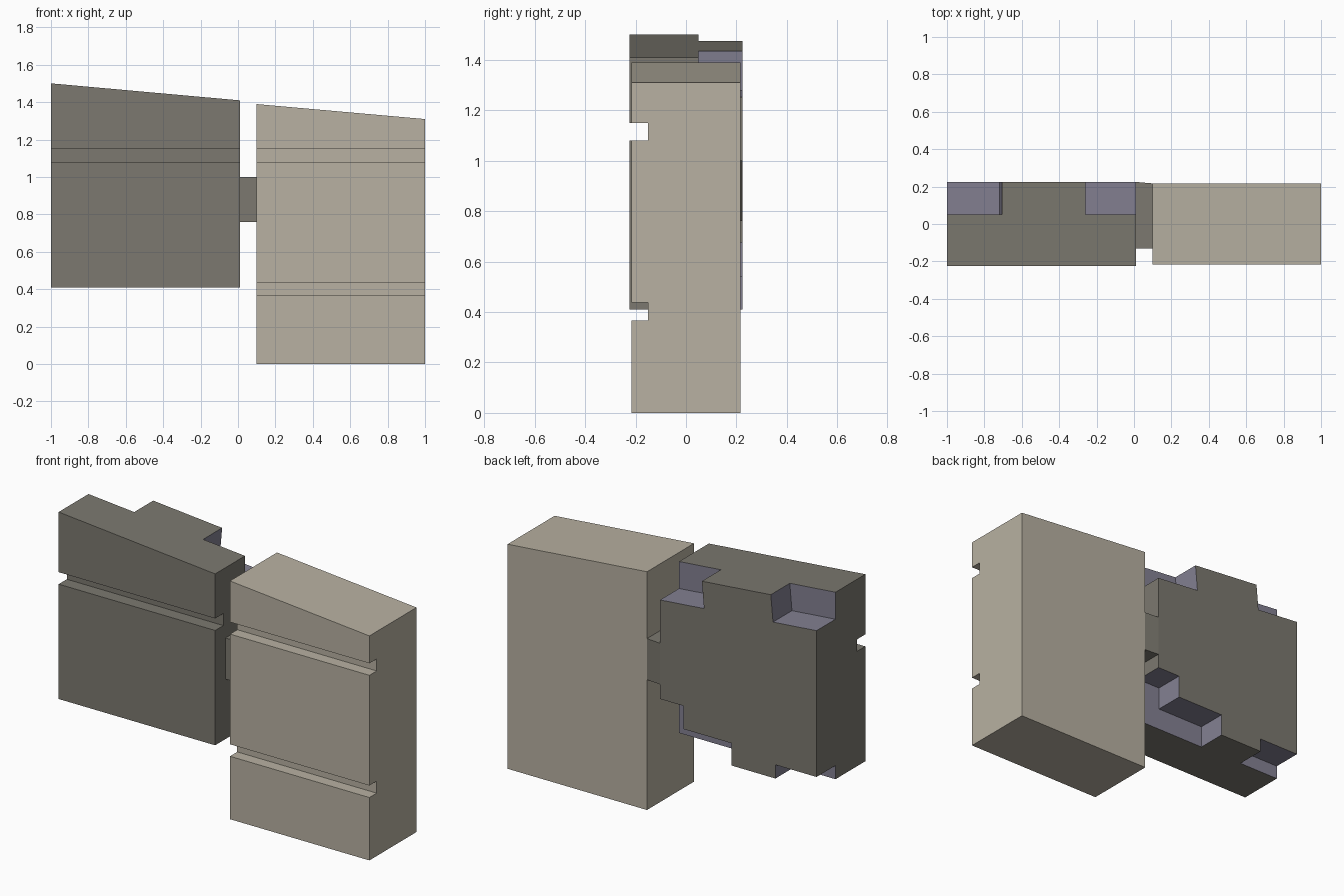
import bpy, bmesh

if "Cube" in bpy.data.objects:
    bpy.data.objects.remove(bpy.data.objects["Cube"])


def material(name, rgb):
    m = bpy.data.materials.new(name)
    m.diffuse_color = (*rgb, 1)
    m.use_nodes = True
    m.node_tree.nodes["Principled BSDF"].inputs["Base Color"].default_value = m.diffuse_color
    return m


DARK = material("dark_stone", (0.20, 0.19, 0.16))
LIGHT = material("light_stone", (0.48, 0.44, 0.36))
RECESS = material("recess", (0.23, 0.22, 0.29))


def prism(name, profile, y0, y1, mat):
    """Extrude an (x, z) outline from y0 to y1."""
    bm = bmesh.new()
    face = bm.faces.new([bm.verts.new((x, y0, z)) for x, z in profile])
    ext = bmesh.ops.extrude_face_region(bm, geom=[face])
    moved = [g for g in ext["geom"] if isinstance(g, bmesh.types.BMVert)]
    bmesh.ops.translate(bm, verts=moved, vec=(0, y1 - y0, 0))
    bmesh.ops.recalc_face_normals(bm, faces=bm.faces)
    mesh = bpy.data.meshes.new(name)
    bm.to_mesh(mesh)
    bm.free()
    mesh.materials.append(mat)
    obj = bpy.data.objects.new(name, mesh)
    bpy.context.collection.objects.link(obj)
    return obj


def cut(obj, cutters):
    """Subtract the cutters, bake the result and remove them."""
    for c in cutters:
        c.hide_render = True
        mod = obj.modifiers.new(c.name, 'BOOLEAN')
        mod.operation = 'DIFFERENCE'
        mod.solver = 'EXACT'
        mod.material_mode = 'TRANSFER'
        mod.object = c
    bpy.context.view_layer.update()
    deps = bpy.context.evaluated_depsgraph_get()
    mesh = bpy.data.meshes.new_from_object(obj.evaluated_get(deps))
    obj.modifiers.clear()
    obj.data = mesh
    for c in cutters:
        bpy.data.objects.remove(c)


def groove(z, mat):
    """Horizontal slot across the front."""
    return prism("groove_cutter", [(-2, z), (2, z), (2, z + 0.07), (-2, z + 0.07)],
                 -0.5, -0.15, mat)


SLOPE = -0.09
DEPTH = 0.156


def top(x):
    return 1.41 + SLOPE * (x - 0.01)


def top_notch(x_wall, x_out):
    """Rear top notch, square to the sloping top."""
    def pt(x, d):
        return (x + SLOPE * d, top(x) - d)
    return prism("top_notch_cutter",
                 [pt(x_wall, DEPTH), pt(x_out, DEPTH), pt(x_out, -0.2), pt(x_wall, -0.2)],
                 0.05, 0.5, RECESS)


# Dark upper block with front groove and stepped rear recesses
left = prism("left_block", [(-1, 0.41), (0.01, 0.41), (0.01, top(0.01)), (-1, top(-1))],
             -0.225, 0.225, DARK)
cut(left, [
    groove(1.08, DARK),
    top_notch(-0.705, -1.3),
    top_notch(-0.26, 0.3),
    prism("bottom_corner_cutter", [(-1.3, 0.2), (-0.735, 0.2), (-0.735, 0.49), (-1.3, 0.49)],
          0.05, 0.5, RECESS),
    prism("bottom_step_cutter", [(-0.45, 0.2), (0.3, 0.2), (0.3, 0.675), (-0.14, 0.675),
                                 (-0.14, 0.54), (-0.45, 0.54)], 0.05, 0.5, RECESS),
])

# Light tall block with two front grooves
right = prism("right_block", [(0.1, 0), (1, 0), (1, 1.31), (0.1, 1.39)],
              -0.217, 0.217, LIGHT)
cut(right, [groove(1.08, LIGHT), groove(0.367, LIGHT)])

# Bridge between the blocks, tapering slightly at the rear
bridge = prism("bridge", [(0.01, 0.76), (0.1, 0.76), (0.1, 1.0), (0.01, 1.0)],
               -0.13, 0.225, DARK)
for v in bridge.data.vertices:
    if v.co.x > 0.05 and v.co.y > 0:
        v.co.y = 0.217
